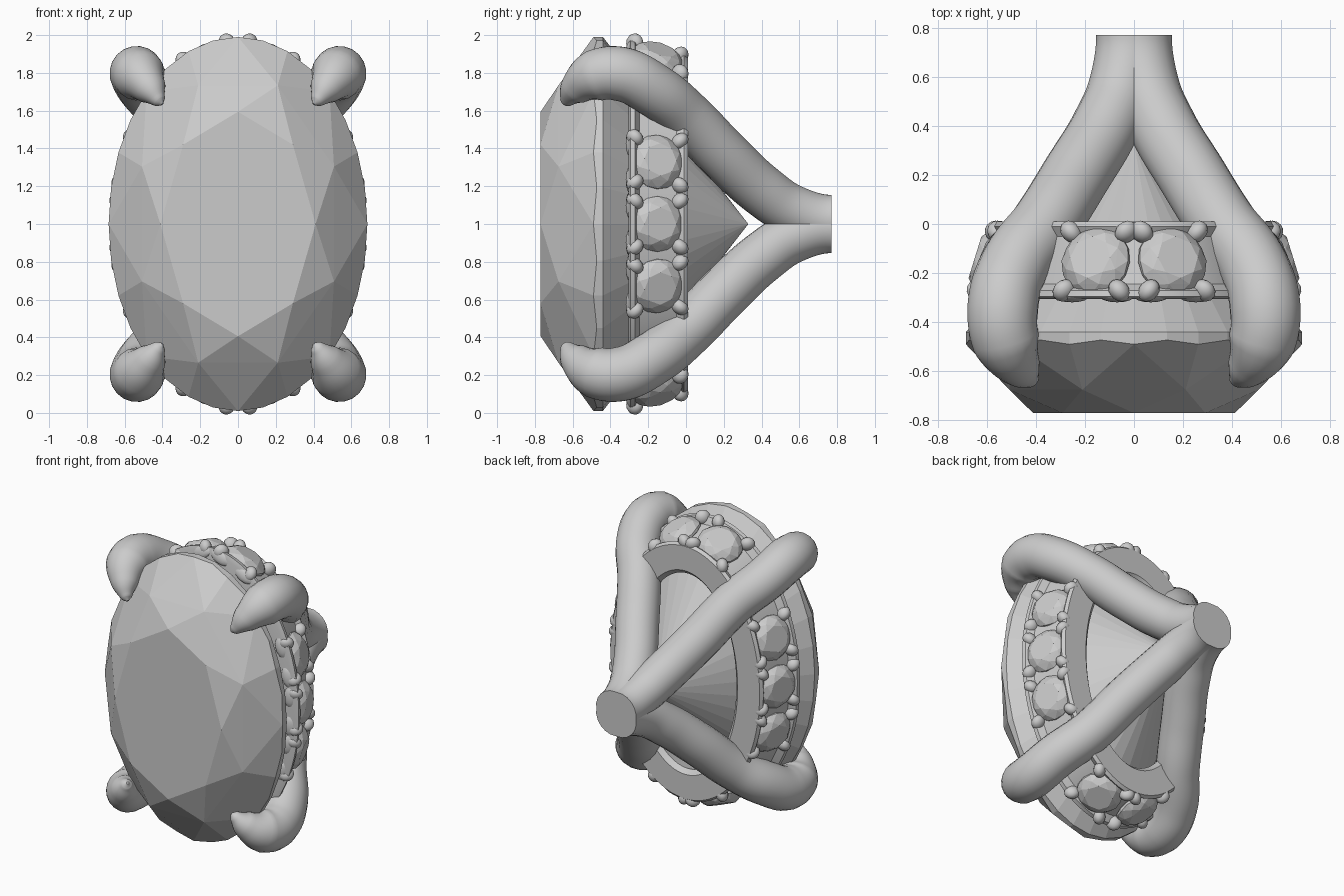
import bpy, bmesh, math
from math import cos, sin, pi
from mathutils import Matrix, Vector

cube = bpy.data.objects.get("Cube")
if cube:
    bpy.data.objects.remove(cube)

grey = bpy.data.materials.new("plain grey")
grey.use_nodes = True
grey.diffuse_color = (0.6, 0.6, 0.6, 1)
grey.node_tree.nodes["Principled BSDF"].inputs["Base Color"].default_value = (0.6, 0.6, 0.6, 1)

CENTRE = Vector((0, 0, 1))


def finish(name, bm, matrix=Matrix(), smooth=False):
    bmesh.ops.recalc_face_normals(bm, faces=bm.faces)
    mesh = bpy.data.meshes.new(name)
    bm.to_mesh(mesh)
    bm.free()
    mesh.materials.append(grey)
    ob = bpy.data.objects.new(name, mesh)
    ob.matrix_world = matrix
    bpy.context.collection.objects.link(ob)
    if smooth:
        bpy.ops.object.select_all(action='DESELECT')
        ob.select_set(True)
        bpy.context.view_layer.objects.active = ob
        bpy.ops.object.shade_smooth_by_angle(angle=math.radians(40))
    return ob


def brilliant(name, rx, ry, crown, girdle, belly, culet, matrix, outline=32):
    """Brilliant cut stone with its table facing local +z."""
    bm = bmesh.new()

    def ring(count, scale, z, turn=0.0, wave=0.0):
        for i in range(count):
            a = 2 * pi * i / count + turn
            bm.verts.new((rx * scale * cos(a), ry * scale * sin(a), z - wave * (i % 2)))

    ring(8, 0.6, crown)
    ring(8, 0.803, crown * 0.66, pi / 8)
    ring(outline, 1, 0, wave=girdle * 0.35)
    ring(outline, 1, -girdle)
    ring(16, *belly)
    bm.verts.new((0, 0, culet))
    bmesh.ops.convex_hull(bm, input=bm.verts)
    bmesh.ops.dissolve_limit(bm, angle_limit=0.01, verts=bm.verts, edges=bm.edges)
    return finish(name, bm, matrix)


# Large oval stone
brilliant("centre_stone", 0.685, 0.99, 0.28, 0.05, (0.5, -0.34), -0.82,
          Matrix.Translation((0, -0.49, 1)) @ Matrix.Rotation(pi / 2, 4, 'X'))

# Oval gallery ring: profile of (inset from the oval, depth)
profile = [(0.03, -0.305), (0.0, -0.295), (0.005, -0.27), (0.05, -0.245), (0.105, -0.05),
           (0.085, -0.01), (0.1, 0.01), (0.27, 0.01), (0.3, -0.02), (0.22, -0.305)]
STEPS = 96
bm = bmesh.new()
loops = []
for i in range(STEPS):
    a = 2 * pi * i / STEPS
    loops.append([bm.verts.new(((0.675 - d) * cos(a), y, 1 + (0.98 - d) * sin(a)))
                  for d, y in profile])
for i in range(STEPS):
    p, q = loops[i], loops[(i + 1) % STEPS]
    for j in range(len(profile)):
        k = (j + 1) % len(profile)
        bm.faces.new((p[j], p[k], q[k], q[j]))
finish("gallery_ring", bm, smooth=True)

# Small round stones, each held by four corner claws
RX, RZ, TILT = 0.6, 0.915, 0.3
angles = []
for dz in (-0.33, 0, 0.33):
    a = math.asin(dz / RZ)
    angles += [a, pi - a]
for dx in (-0.16, 0.16):
    a = math.acos(dx / RX)
    angles += [a, -a]

for n, a in enumerate(angles, 1):
    out = Vector((cos(a) / RX, 0, sin(a) / RZ)).normalized()
    along = Vector((0, 1, 0)).cross(out)
    axis = (out * cos(TILT) + Vector((0, sin(TILT), 0))).normalized()
    back = axis.cross(along)
    frame = Matrix((along, back, axis)).transposed().to_4x4()
    frame.translation = CENTRE + Vector((RX * cos(a), -0.15, RZ * sin(a)))
    brilliant(f"small_stone_{n}", 0.147, 0.147, 0.05, 0.02, (0.6, -0.06), -0.12, frame, 16)

    bm = bmesh.new()
    for sx in (-1, 1):
        for sy in (-1, 1):
            place = (Matrix.Translation((sx * 0.122, sy * 0.125, -0.005))
                     @ Matrix.Rotation(math.atan2(sy, sx), 4, 'Z')
                     @ Matrix.Diagonal((0.05, 0.04, 0.05, 1)))
            bmesh.ops.create_uvsphere(bm, u_segments=14, v_segments=8, radius=1, matrix=place)
            # Bar along the rim beside the stone
            bar = (Matrix.Translation((sx * 0.1, sy * 0.142, -0.03))
                   @ Matrix.Diagonal((0.075, 0.022, 0.045, 1)))
            bmesh.ops.create_uvsphere(bm, u_segments=14, v_segments=8, radius=1, matrix=bar)
    finish(f"stone_claws_{n}", bm, frame, smooth=True)

# Four tapering prongs: x, y, height above centre, thickness
path = [(0.4, -0.645, 0.635, 0.008), (0.415, -0.635, 0.65, 0.035), (0.46, -0.59, 0.71, 0.085),
        (0.52, -0.48, 0.785, 0.138), (0.535, -0.35, 0.795, 0.145), (0.49, -0.18, 0.715, 0.143),
        (0.36, 0.0, 0.57, 0.14), (0.235, 0.2, 0.365, 0.14), (0.115, 0.4, 0.18, 0.138),
        (0.05, 0.56, 0.075, 0.135), (0.02, 0.77, 0.02, 0.135)]
for side, sx in (("left", 1), ("right", -1)):
    for level, sz in (("upper", 1), ("lower", -1)):
        curve = bpy.data.curves.new(f"{level}_{side}_prong", 'CURVE')
        curve.dimensions = '3D'
        curve.bevel_depth = 1
        curve.bevel_resolution = 8
        curve.use_fill_caps = True
        spline = curve.splines.new('BEZIER')
        spline.resolution_u = 8
        spline.bezier_points.add(len(path) - 1)
        for point, (x, y, z, r) in zip(spline.bezier_points, path):
            point.co = (sx * x, y, 1 + sz * z)
            point.radius = r
            point.handle_left_type = point.handle_right_type = 'AUTO'
        end = spline.bezier_points[-1]
        end.handle_left_type = end.handle_right_type = 'FREE'
        end.handle_left = end.co - Vector((0, 0.07, 0))
        end.handle_right = end.co + Vector((0, 0.07, 0))
        curve.materials.append(grey)
        ob = bpy.data.objects.new(curve.name, curve)
        bpy.context.collection.objects.link(ob)
        bpy.ops.object.select_all(action='DESELECT')
        ob.select_set(True)
        bpy.context.view_layer.objects.active = ob
        bpy.ops.object.convert(target='MESH')
        bpy.ops.object.shade_smooth_by_angle(angle=math.radians(40))
